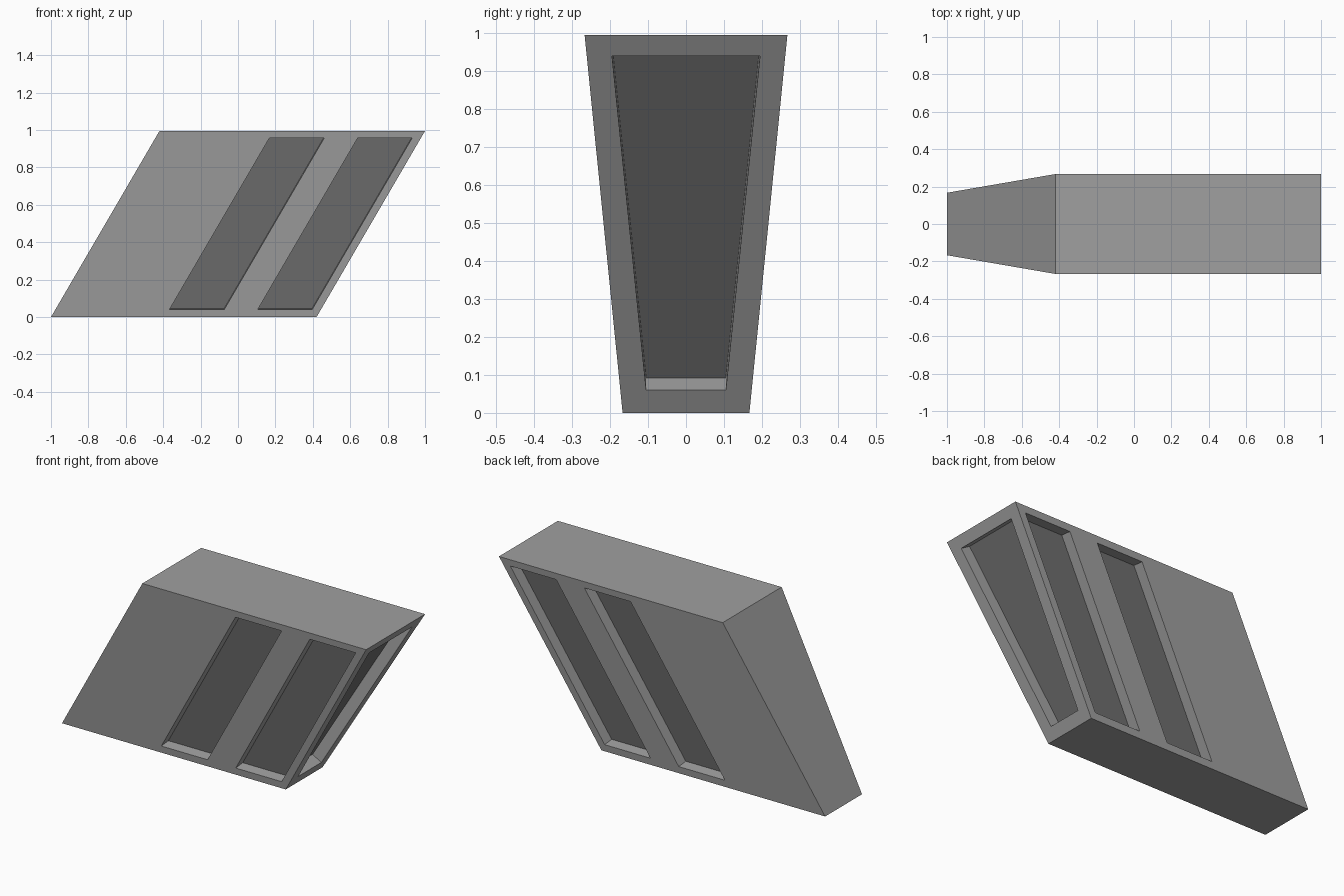
import bpy
import bmesh
from mathutils import Vector

cube = bpy.data.objects.get("Cube")
if cube:
    bpy.data.objects.remove(cube, do_unlink=True)

HEIGHT, LENGTH, LEAN = 0.995, 1.42, 0.58
LOW_HALF, HIGH_HALF = 0.167, 0.267
DEPTH, OVERLAP = 0.064, 0.02


def material(name, value):
    mat = bpy.data.materials.new(name)
    mat.use_nodes = True
    color = (value, value, value, 1)
    mat.diffuse_color = color
    mat.node_tree.nodes["Principled BSDF"].inputs["Base Color"].default_value = color
    return mat


materials = [material("mid grey", 0.35), material("dark grey", 0.157)]


def point(u, w, z):
    """Leaning, tapering block: u runs along x, w across y (-1 to 1), z is height."""
    t = z / HEIGHT
    half = LOW_HALF + (HIGH_HALF - LOW_HALF) * t
    return Vector((u + LEAN * t, w * half, z))


def prism(name, first, last):
    """Solid between two matching quads; the last quad gets the dark material."""
    bm = bmesh.new()
    a = [bm.verts.new(p) for p in first]
    b = [bm.verts.new(p) for p in last]
    bm.faces.new(a)
    bm.faces.new(b).material_index = 1
    for i in range(4):
        j = (i + 1) % 4
        bm.faces.new((a[i], a[j], b[j], b[i]))
    bmesh.ops.recalc_face_normals(bm, faces=bm.faces)
    mesh = bpy.data.meshes.new(name)
    bm.to_mesh(mesh)
    bm.free()
    for mat in materials:
        mesh.materials.append(mat)
    obj = bpy.data.objects.new(name, mesh)
    bpy.context.collection.objects.link(obj)
    return obj


def cut_recess(body, quad):
    """Sink a straight-walled pocket with a dark floor below the given quad."""
    inward = (quad[1] - quad[0]).cross(quad[3] - quad[0]).normalized()
    centre = sum(quad, Vector()) / 4
    if inward.dot(Vector((0, 0, HEIGHT / 2)) - centre) < 0:
        inward = -inward
    cutter = prism("recess_cutter", [p - inward * OVERLAP for p in quad],
                   [p + inward * DEPTH for p in quad])
    cutter.hide_render = True
    mod = body.modifiers.new("recess", 'BOOLEAN')
    mod.operation = 'DIFFERENCE'
    mod.solver = 'EXACT'
    mod.object = cutter
    bpy.context.view_layer.objects.active = body
    bpy.ops.object.modifier_apply(modifier=mod.name)
    bpy.data.objects.remove(cutter, do_unlink=True)


# Leaning block
left, right = -1, LENGTH - 1
corners = [(left, -1), (right, -1), (right, 1), (left, 1)]
body = prism("leaning_block", [point(u, w, 0) for u, w in corners],
             [point(u, w, HEIGHT) for u, w in corners])
for face in body.data.polygons:
    face.material_index = 0

# Paired slots on the front and back
for side in (-1, 1):
    for u0, u1 in ((-0.39, -0.097), (0.082, 0.373)):
        cut_recess(body, [point(u0, side, 0.04), point(u1, side, 0.04),
                          point(u1, side, 0.957), point(u0, side, 0.957)])

# Tapered recess in the overhanging end
ends = []
for z, half in ((0.06, 0.105), (0.94, 0.195)):
    x = point(right, 0, z).x
    ends.append([Vector((x, -half, z)), Vector((x, half, z))])
cut_recess(body, ends[0] + ends[1][::-1])
